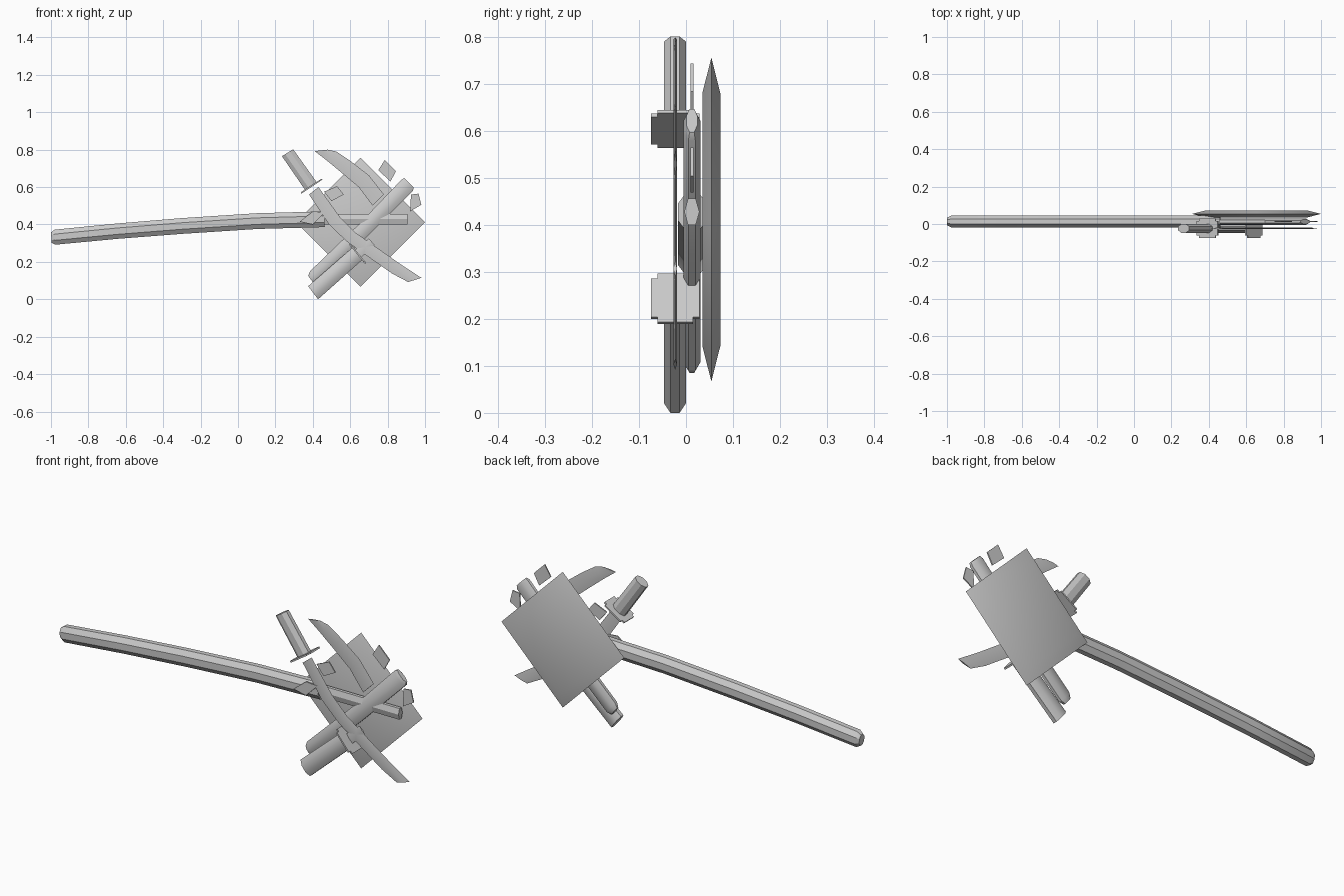
import bpy, bmesh, math
from mathutils import Vector

if "Cube" in bpy.data.objects:
    bpy.data.objects.remove(bpy.data.objects["Cube"])


def finish(name, bm, smooth=True):
    bmesh.ops.recalc_face_normals(bm, faces=bm.faces)
    me = bpy.data.meshes.new(name)
    bm.to_mesh(me)
    bm.free()
    ob = bpy.data.objects.new(name, me)
    bpy.context.collection.objects.link(ob)
    if smooth:
        bpy.context.view_layer.objects.active = ob
        ob.select_set(True)
        bpy.ops.object.shade_smooth_by_angle(angle=math.radians(30))
        ob.select_set(False)
    return ob


def bridge(bm, rings):
    for a, b in zip(rings, rings[1:]):
        n = len(a)
        for i in range(n):
            bm.faces.new((a[i], a[(i + 1) % n], b[(i + 1) % n], b[i]))
    bm.faces.new(rings[0])
    bm.faces.new(rings[-1])


def loft(name, pairs, y, hy, sides=8, ends=()):
    """Skin sections given by the two x,z edge points of each; ends scales thickness."""
    bm = bmesh.new()
    off = math.pi / sides if sides > 4 else 0
    k = math.cos(off)
    rings = []
    for j, (x0, z0, x1, z1) in enumerate(pairs):
        s = 0.65 if j in ends else 1
        ring = []
        for i in range(sides):
            a = off + math.tau * i / sides
            c, d = math.cos(a) / k / 2, math.sin(a) / k
            ring.append(bm.verts.new(((x0 + x1) / 2 + (x1 - x0) * c, y + hy * s * d,
                                      (z0 + z1) / 2 + (z1 - z0) * c)))
        rings.append(ring)
    bridge(bm, rings)
    return finish(name, bm)


def prism(name, pts, depth):
    """Thin plate from 3D outline points, thickened along the depth vector."""
    bm = bmesh.new()
    d = Vector(depth)
    bridge(bm, [[bm.verts.new(Vector(p) + d * s) for p in pts] for s in (-1, 1)])
    return finish(name, bm, False)


def guard(name, x, z, axis):
    """Rectangular guard with stepped corners, square to the blade axis."""
    ax = Vector(axis).normalized()
    u = Vector((-ax.z, 0, ax.x))
    v = Vector((0, 1, 0))
    a, b, s = 0.067, 0.052, 0.014
    q = [(a, b - s), (a - s, b - s), (a - s, b)]
    outline = q + [(-p, r) for p, r in reversed(q)]
    outline += [(-p, -r) for p, r in outline]
    c = Vector((x, -0.023, z))
    return prism(name, [c + u * p + v * r for p, r in outline], ax * 0.004)


def tag(name, xz, y):
    return prism(name, [(x, y, z) for x, z in xz], (0, 0.003, 0))


# Diamond wall plaque with bevelled rim
bm = bmesh.new()
rings = []
for r, y in ((0.27, 0.035), (0.345, 0.054), (0.27, 0.073)):
    rings.append([bm.verts.new((0.655 + r * c, y, 0.412 + r * s))
                  for c, s in ((1, 0), (0, 1), (-1, 0), (0, -1))])
bridge(bm, rings)
finish("plaque", bm)

# Long curved scabbard and its narrower tongue
path = [(-1, 0.33, 0.028), (-0.98, 0.332, 0.04), (-0.65, 0.364, 0.041), (-0.3, 0.392, 0.042),
        (0.1, 0.418, 0.042), (0.46, 0.428, 0.042)]
loft("long_scabbard", [(x, z + h, x + 0.004, z - h) for x, z, h in path], 0.0135, 0.031, ends=(0,))
loft("scabbard_tongue", [(0.45, 0.457, 0.45, 0.4), (0.905, 0.457, 0.905, 0.4)], 0.0125, 0.014, 6)

# Short scabbard
loft("short_scabbard", [(0.375, 0.125, 0.405, 0.085), (0.385, 0.15, 0.43, 0.09),
                        (0.64, 0.395, 0.69, 0.335), (0.875, 0.64, 0.935, 0.58),
                        (0.89, 0.648, 0.94, 0.598)], 0.0125, 0.018, ends=(0, 4))

# Upper sword
loft("upper_handle", [(0.235, 0.765, 0.295, 0.802), (0.36, 0.583, 0.42, 0.627)], -0.0235, 0.0235)
guard("upper_guard", 0.393, 0.605, (0.55, 0, -0.83))
loft("upper_blade", [(0.43, 0.60, 0.38, 0.56), (0.545, 0.44, 0.487, 0.4), (0.63, 0.355, 0.58, 0.31),
                     (0.73, 0.285, 0.685, 0.235), (0.865, 0.19, 0.825, 0.137),
                     (0.98, 0.115, 0.91, 0.092)], -0.023, 0.004, 4)

# Lower sword
loft("lower_handle", [(0.375, 0.07, 0.428, 0.0), (0.61, 0.275, 0.664, 0.21)], -0.0235, 0.0235)
guard("lower_guard", 0.64, 0.243, (0.77, 0, 0.64))
loft("lower_blade_stub", [(0.62, 0.26, 0.655, 0.22), (0.70, 0.325, 0.73, 0.29)], -0.023, 0.004, 4)

# Loose blade
loft("loose_blade", [(0.48, 0.80, 0.41, 0.792), (0.525, 0.79, 0.475, 0.742), (0.6, 0.74, 0.55, 0.68),
                     (0.7, 0.663, 0.645, 0.6), (0.78, 0.56, 0.72, 0.5)], -0.023, 0.004, 4)

# Flat tags beside the sword and scabbard mouths
tag("tag_upper_a", [(0.46, 0.575), (0.53, 0.605), (0.565, 0.56), (0.5, 0.525)], -0.023)
tag("tag_upper_b", [(0.33, 0.415), (0.4, 0.47), (0.465, 0.465), (0.4, 0.4)], -0.023)
tag("tag_short_a", [(0.785, 0.745), (0.845, 0.685), (0.815, 0.63), (0.75, 0.69)], 0.0125)
tag("tag_short_b", [(0.925, 0.56), (0.965, 0.565), (0.98, 0.505), (0.92, 0.47)], 0.0125)
